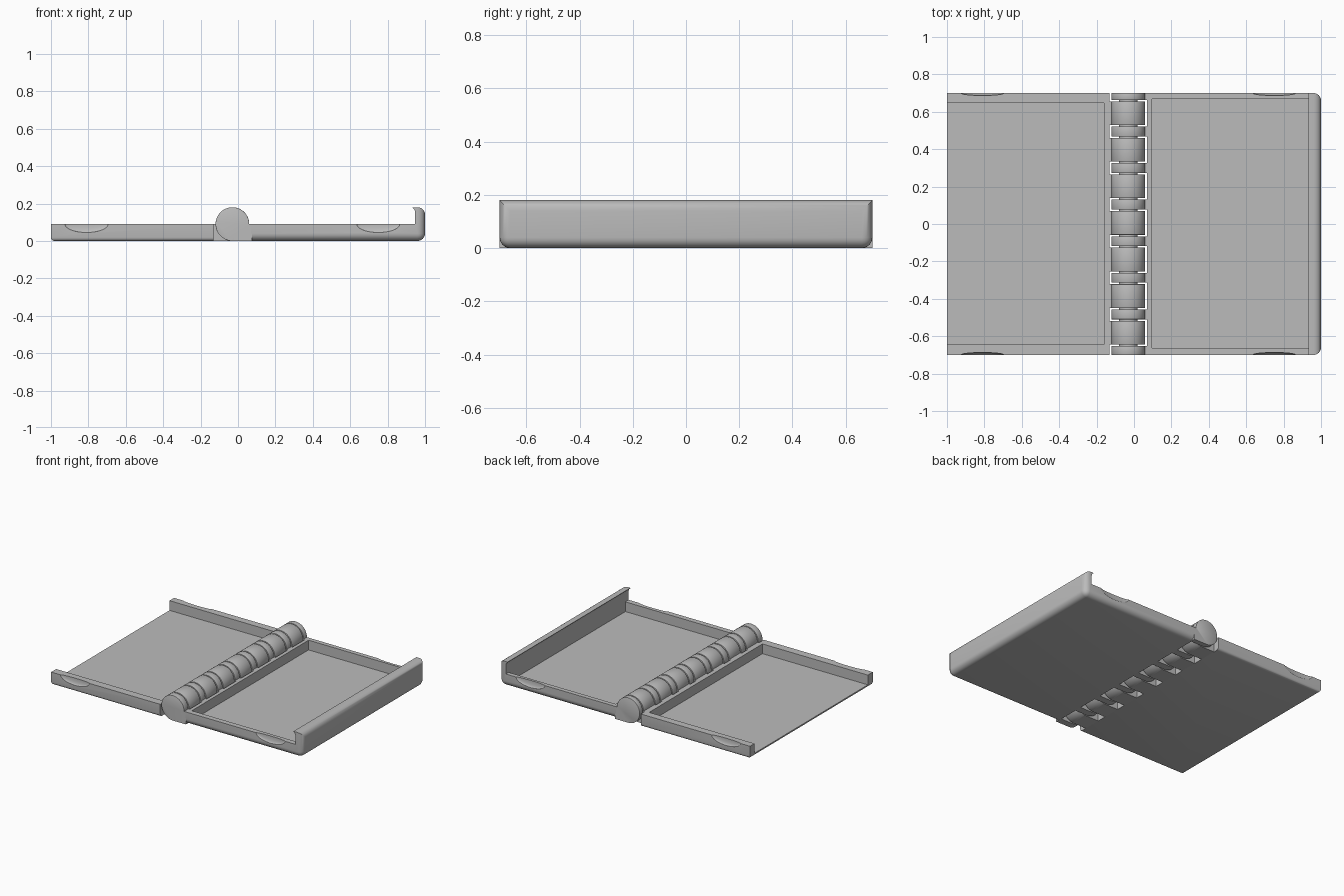
import bpy, bmesh, math

if "Cube" in bpy.data.objects:
    bpy.data.objects.remove(bpy.data.objects["Cube"], do_unlink=True)

HALF = 0.70            # half depth of the case
WALL = 0.09            # tray height, also hinge radius and axis height
AXIS = -0.03           # hinge axis x
LEFT_EDGE, RIGHT_EDGE = -0.13, 0.07
FLOOR = 0.02

grey = bpy.data.materials.new("plastic grey")
grey.use_nodes = True
grey.diffuse_color = (0.5, 0.5, 0.5, 1)
grey.node_tree.nodes["Principled BSDF"].inputs["Base Color"].default_value = (0.5, 0.5, 0.5, 1)


def finish(name, bm):
    """Turn a bmesh into a named grey object."""
    bmesh.ops.recalc_face_normals(bm, faces=bm.faces)
    mesh = bpy.data.meshes.new(name)
    bm.to_mesh(mesh)
    bm.free()
    ob = bpy.data.objects.new(name, mesh)
    mesh.materials.append(grey)
    bpy.context.collection.objects.link(ob)
    return ob


def activate(ob):
    bpy.ops.object.select_all(action="DESELECT")
    ob.select_set(True)
    bpy.context.view_layer.objects.active = ob


def smooth(ob):
    activate(ob)
    bpy.ops.object.shade_smooth_by_angle(angle=math.radians(35))


def prism(name, profile, y0, y1, rounded=None, radius=0.0, segments=4):
    """Extrude an xz profile along y and round the edges chosen by a rule."""
    bm = bmesh.new()
    face = bm.faces.new([bm.verts.new((x, y0, z)) for x, z in profile])
    out = bmesh.ops.extrude_face_region(bm, geom=[face])
    verts = [v for v in out["geom"] if isinstance(v, bmesh.types.BMVert)]
    bmesh.ops.translate(bm, verts=verts, vec=(0, y1 - y0, 0))
    if rounded:
        edges = [e for e in bm.edges if rounded(*[v.co for v in e.verts])]
        bmesh.ops.bevel(bm, geom=edges, offset=radius, segments=segments,
                        profile=0.5, affect="EDGES", clamp_overlap=True)
    return finish(name, bm)


def box(x0, x1, z0, z1):
    return [(x0, z0), (x1, z0), (x1, z1), (x0, z1)]


def cut(ob, cutter):
    cutter.hide_render = True
    mod = ob.modifiers.new("cut", "BOOLEAN")
    mod.operation, mod.solver, mod.object = "DIFFERENCE", "EXACT", cutter
    activate(ob)
    bpy.ops.object.modifier_apply(modifier=mod.name)
    bpy.data.objects.remove(cutter, do_unlink=True)


def cut_finger_scoops(ob, x):
    """Shallow oval hollows in the front and back walls."""
    for side in (-1, 1):
        bm = bmesh.new()
        bmesh.ops.create_uvsphere(bm, u_segments=48, v_segments=24, radius=1)
        bmesh.ops.scale(bm, verts=bm.verts, vec=(0.115, 0.013, 0.045))
        bmesh.ops.translate(bm, verts=bm.verts, vec=(x, side * HALF, WALL))
        cut(ob, finish("scoop_cutter", bm))


# Left tray: open at its outer end
left_tray = prism("left_tray", box(-1, LEFT_EDGE, 0, WALL), -HALF, HALF,
                  lambda a, b: max(a.z, b.z) < 0.001 and (abs(a.y - b.y) < 0.001 or a.x < -0.9 and b.x < -0.9)
                  and min(a.x, b.x) < -0.9, 0.019)
cut(left_tray, prism("pocket", box(-1.1, -0.16, FLOOR, 0.2), -0.643, 0.648))
cut_finger_scoops(left_tray, -0.81)
smooth(left_tray)


# Right tray: rounded outer end rising into a hooked closing lip
def right_rounding(a, b):
    outer = a.x > 0.99 and b.x > 0.99
    bottom_side = max(a.z, b.z) < 0.001 and abs(a.y - b.y) < 0.001
    return outer or bottom_side


right_tray = prism("right_tray", box(RIGHT_EDGE, 1, 0, 2 * WALL), -HALF, HALF,
                   right_rounding, 0.04, 6)
cut(right_tray, prism("lip_space", [(0, WALL), (0.947, WALL), (0.947, 0.155), (0.943, 0.168),
                                    (0.933, 0.176), (0.933, 0.3), (0, 0.3)], -0.8, 0.8))
cut(right_tray, prism("pocket", box(0.095, 0.947, FLOOR, 0.12), -0.662, 0.668))
cut_finger_scoops(right_tray, 0.75)
smooth(right_tray)


# Hinge: narrow rings on the right tray, wide knuckles on the left tray
def knuckle(name, y0, y1, side, edge):
    """Barrel with a square foot reaching to its tray."""
    arc = [math.radians(270 * i / 48) for i in range(49)]
    profile = [(AXIS + side * WALL * math.cos(t), WALL + WALL * math.sin(t)) for t in arc]
    profile += [(edge + side * 0.005, 0), (edge + side * 0.005, WALL)]
    ob = prism(name, profile, y0, y1,
               lambda a, b: abs(a.y - b.y) < 0.001 and min(a.z, b.z) > 0.001
               and max(abs(a.x - AXIS), abs(b.x - AXIS)) < WALL + 0.001, 0.006, 2)
    smooth(ob)


PITCH, RING, GAP = 0.1955, 0.0265, 0.008
centres = [0.69 - PITCH * i for i in range(8)]
for i, y in enumerate(centres):
    knuckle(f"hinge_ring_{i + 1}", max(y - RING, -HALF), min(y + RING, HALF), 1, RIGHT_EDGE)
for i, (hi, lo) in enumerate(zip(centres, centres[1:])):
    knuckle(f"hinge_knuckle_{i + 1}", lo + RING + GAP, hi - RING - GAP, -1, LEFT_EDGE)

# Pin hidden inside the barrels
bm = bmesh.new()
bmesh.ops.create_cone(bm, cap_ends=True, segments=32, radius1=0.05, radius2=0.05, depth=1.36)
pin = finish("hinge_pin", bm)
pin.rotation_euler.x = math.pi / 2
pin.location = (AXIS, 0, WALL)
smooth(pin)
